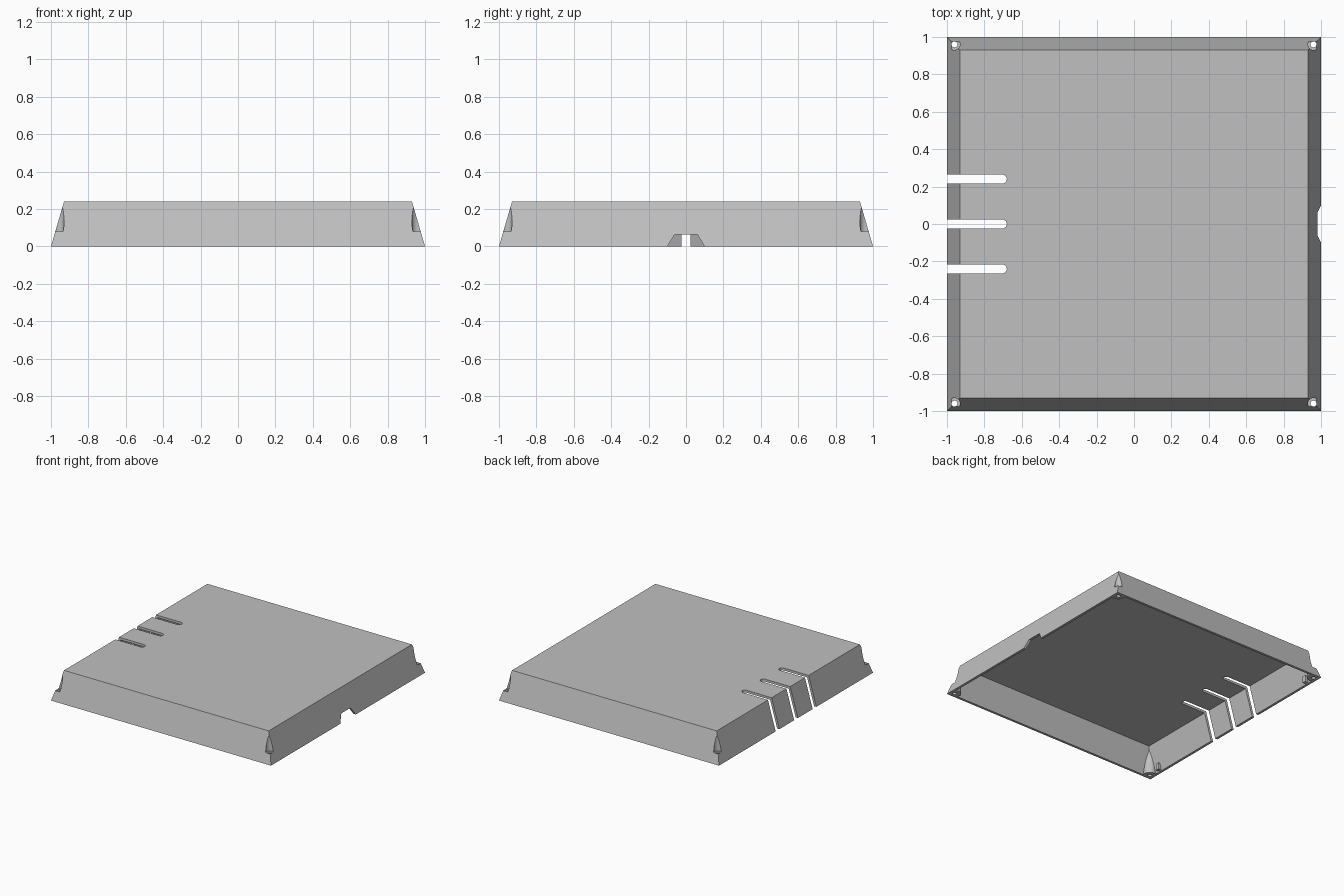
import bpy, bmesh, math
from mathutils import Matrix

if "Cube" in bpy.data.objects:
    bpy.data.objects.remove(bpy.data.objects["Cube"], do_unlink=True)

grey = bpy.data.materials.new("light grey plastic")
grey.use_nodes = True
grey.diffuse_color = (0.53, 0.53, 0.53, 1)
grey.node_tree.nodes["Principled BSDF"].inputs["Base Color"].default_value = (0.53, 0.53, 0.53, 1)

HEIGHT = 0.24
SLOPE = 0.07 / HEIGHT      # how far the walls lean in per unit of height
WALL = 0.02


def finish(name, bm):
    bmesh.ops.recalc_face_normals(bm, faces=bm.faces)
    mesh = bpy.data.meshes.new(name)
    bm.to_mesh(mesh)
    bm.free()
    mesh.materials.append(grey)
    obj = bpy.data.objects.new(name, mesh)
    bpy.context.scene.collection.objects.link(obj)
    return obj


def frustum(name, half, z0, z1):
    """Square block whose sides lean inwards; half is its half width at z = 0."""
    bm = bmesh.new()
    rings = []
    for z in (z0, z1):
        h = half - SLOPE * z
        rings.append([bm.verts.new((x * h, y * h, z))
                      for x, y in ((-1, -1), (1, -1), (1, 1), (-1, 1))])
    low, high = rings
    bm.faces.new(low)
    bm.faces.new(high)
    for i in range(4):
        j = (i + 1) % 4
        bm.faces.new((low[i], low[j], high[j], high[i]))
    return finish(name, bm)


def prism(name, points, offset):
    """Closed outline of 3D points pushed along an offset."""
    bm = bmesh.new()
    face = bm.faces.new([bm.verts.new(p) for p in points])
    new = bmesh.ops.extrude_face_region(bm, geom=[face])["geom"]
    bmesh.ops.translate(bm, vec=offset, verts=[v for v in new if isinstance(v, bmesh.types.BMVert)])
    return finish(name, bm)


def corner_cylinders(name, radius, z0, z1):
    """One upright cylinder on each screw position."""
    bm = bmesh.new()
    for x in (-0.96, 0.96):
        for y in (-0.96, 0.96):
            bmesh.ops.create_cone(bm, cap_ends=True, segments=32, radius1=radius, radius2=radius,
                                  depth=z1 - z0, matrix=Matrix.Translation((x, y, (z0 + z1) / 2)))
    return finish(name, bm)


def cut(target, cutter):
    mod = target.modifiers.new("cut", 'BOOLEAN')
    mod.operation = 'DIFFERENCE'
    mod.solver = 'EXACT'
    mod.object = cutter
    bpy.context.view_layer.update()
    graph = bpy.context.evaluated_depsgraph_get()
    mesh = bpy.data.meshes.new_from_object(target.evaluated_get(graph))
    target.modifiers.clear()
    target.data = mesh
    bpy.data.objects.remove(cutter, do_unlink=True)


# Hollow cover; the cavity leaves a solid screw post in each corner
cover = frustum("cover_shell", 1.0, 0, HEIGHT)
cavity = frustum("cavity", 1.0 - WALL, -0.05, HEIGHT - WALL)
cut(cavity, corner_cylinders("screw_posts", 0.05, -0.1, 0.4))
cut(cover, cavity)

# Screw head pockets and screw holes
cut(cover, corner_cylinders("screw_pockets", 0.03, 0.08, 0.4))
cut(cover, corner_cylinders("screw_holes", 0.016, -0.1, 0.2))

# Three round-ended cable slots
for y in (-0.24, 0, 0.24):
    r = 0.024
    arc = [(-0.68 - r + r * math.cos(a), y + r * math.sin(a), -0.1)
           for a in (math.pi * (i / 12 - 0.5) for i in range(13))]
    outline = [(-1.1, y - r, -0.1)] + arc + [(-1.1, y + r, -0.1)]
    cut(cover, prism("slot", outline, (0, 0, 0.5)))

# Tapered notch in the lower edge of the opposite wall
bottom = 0.1 + 0.04 * 0.05 / 0.065
cut(cover, prism("notch", [(0.9, -bottom, -0.05), (0.9, bottom, -0.05),
                           (0.9, 0.06, 0.065), (0.9, -0.06, 0.065)], (0.2, 0, 0)))

# Small locating tabs inside the slotted wall
for side, y in (("front", -0.86), ("back", 0.86)):
    prism(side + "_tab", [(-0.975, y - 0.015, 0.005), (-0.95, y - 0.015, 0.005),
                          (-0.95, y + 0.015, 0.005), (-0.975, y + 0.015, 0.005)], (0, 0, 0.055))

# Smooth the round pockets while keeping the flat edges crisp
bpy.ops.object.select_all(action='DESELECT')
cover.select_set(True)
bpy.context.view_layer.objects.active = cover
bpy.ops.object.shade_smooth_by_angle(angle=math.radians(15))
